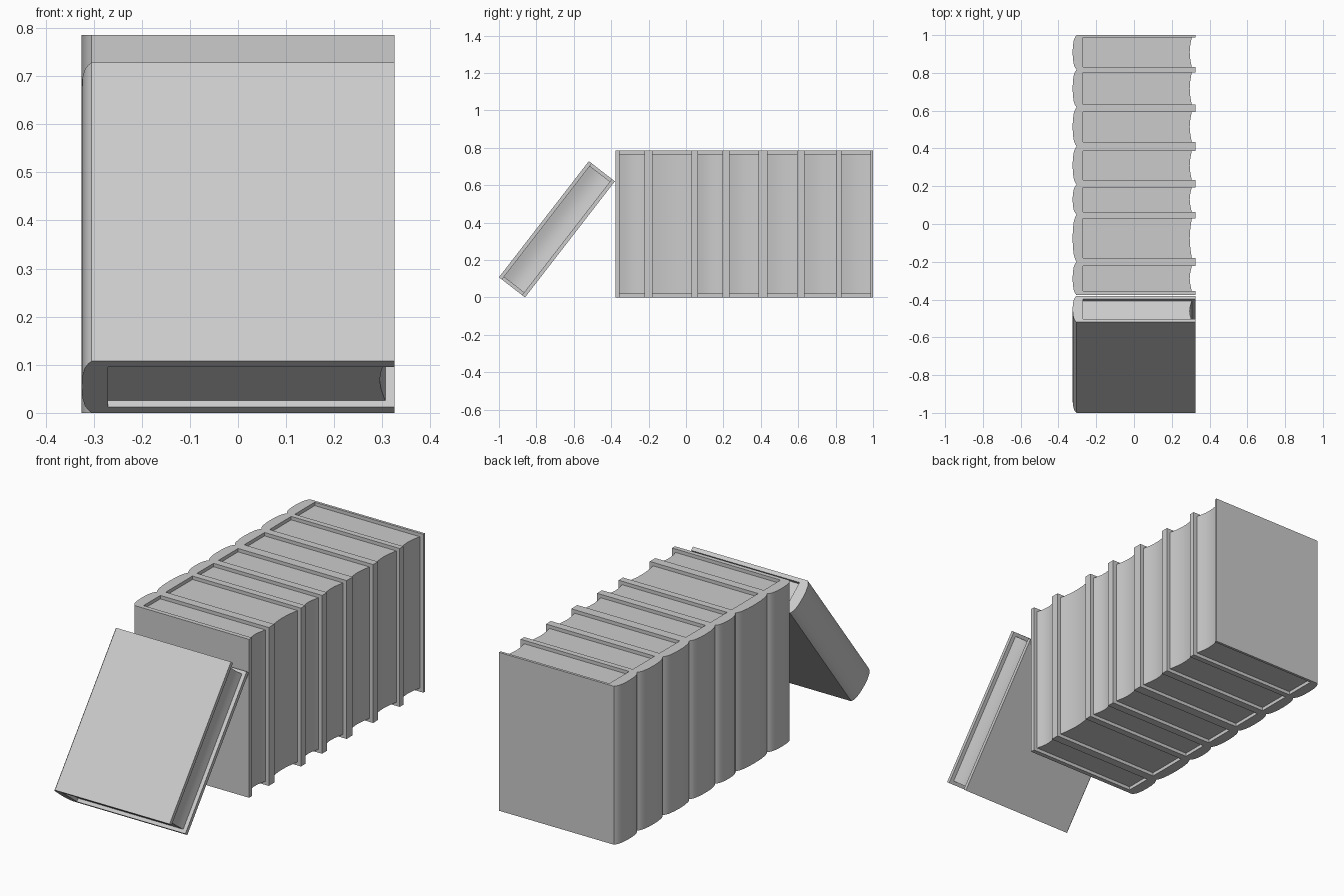
import bpy, bmesh, math

if "Cube" in bpy.data.objects:
    bpy.data.objects.remove(bpy.data.objects["Cube"])

HEIGHT = 0.785
RECESS = 0.017
LEAN = math.radians(37.75)


def extrude(name, outline, z0, z1):
    """Solid prism from a closed xy outline, smooth where the outline curves."""
    bm = bmesh.new()
    face = bm.faces.new([bm.verts.new((x, y, z0)) for x, y in outline])
    result = bmesh.ops.extrude_face_region(bm, geom=[face])
    top = [g for g in result["geom"] if isinstance(g, bmesh.types.BMVert)]
    bmesh.ops.translate(bm, verts=top, vec=(0, 0, z1 - z0))
    bmesh.ops.recalc_face_normals(bm, faces=bm.faces)
    mesh = bpy.data.meshes.new(name)
    bm.to_mesh(mesh)
    bm.free()
    obj = bpy.data.objects.new(name, mesh)
    bpy.context.collection.objects.link(obj)
    bpy.ops.object.select_all(action='DESELECT')
    obj.select_set(True)
    bpy.context.view_layer.objects.active = obj
    bpy.ops.object.shade_smooth_by_angle(angle=math.radians(40))
    return obj


def book(label, y0, y1, t):
    """Hard cover with rounded spine, plus a recessed page block."""
    w = y1 - y0
    half = [(0, -0.304), (0.05, -0.311), (0.13, -0.318), (0.3, -0.3235)]
    spine = half + [(0.5, -0.325)] + [(1 - f, x) for f, x in reversed(half)]
    cover = [(x, y0 + f * w) for f, x in spine]
    cover += [(0.325, y1), (0.325, y1 - t), (-0.27, y1 - t),
              (-0.27, y0 + t), (0.325, y0 + t), (0.325, y0)]

    # page block with a concave fore edge
    n = 8
    pages = [(-0.272, y1 - t), (-0.272, y0 + t)]
    for i in range(n + 1):
        f = i / n
        pages.append((0.306 - 0.011 * math.sin(math.pi * f),
                      y0 + t + f * (w - 2 * t)))
    return [extrude(label + "_cover", cover, 0, HEIGHT),
            extrude(label + "_pages", pages, RECESS, HEIGHT - RECESS)]


# upright row, back to front: edges between books and board thickness of each
edges = [1.0, 0.8175, 0.6175, 0.411, 0.2085, 0.0495, -0.2005, -0.377]
boards = [0.013, 0.015, 0.0235, 0.0245, 0.0145, 0.0205, 0.0225]
for i, t in enumerate(boards):
    book(f"upright_book_{i + 1}", edges[i + 1], edges[i], t)

# leaning book, pivoting on its lower edge
for part in book("leaning_book", -0.176, 0, 0.02):
    part.rotation_euler.x = -LEAN
    part.location.y = -1 + 0.176 * math.cos(LEAN)
